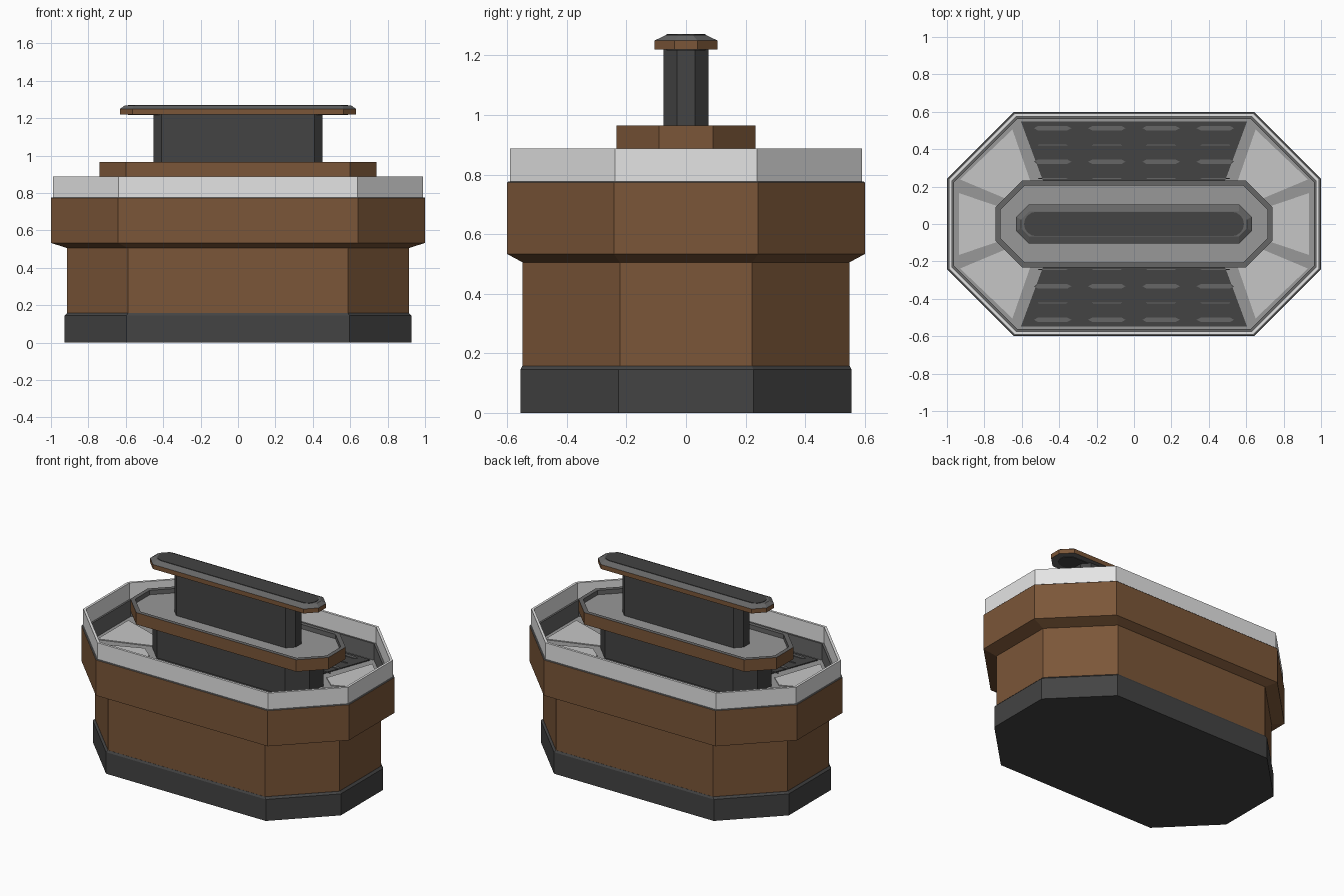
import bpy, bmesh, math

if "Cube" in bpy.data.objects:
    bpy.data.objects.remove(bpy.data.objects["Cube"])


def lin(v):
    v /= 255
    return v / 12.92 if v < 0.04045 else ((v + 0.055) / 1.055) ** 2.4


def mat(name, r, g, b):
    m = bpy.data.materials.new(name)
    m.diffuse_color = (lin(r), lin(g), lin(b), 1)
    m.use_nodes = True
    m.node_tree.nodes["Principled BSDF"].inputs["Base Color"].default_value = m.diffuse_color
    return m


BROWN, DARK, RIM, GREY, LIGHT, PANE = range(6)
MATS = [mat("brown_wood", 123, 86, 56), mat("dark_grey", 67, 67, 67),
        mat("rim_grey", 102, 102, 102), mat("mid_grey", 152, 152, 152),
        mat("light_grey", 198, 198, 198), mat("pale_pane", 228, 228, 228)]


def octagon(hx, hy, c):
    """Long octagon: half sizes and corner cut."""
    return [(hx, -hy + c), (hx, hy - c), (hx - c, hy), (-hx + c, hy),
            (-hx, hy - c), (-hx, -hy + c), (-hx + c, -hy), (hx - c, -hy)]


def stadium(hx, r, n=8):
    pts = []
    for side in (0, 1):
        for i in range(n + 1):
            a = math.pi * (side + i / n) - math.pi / 2
            pts.append(((hx - r) * (1 - 2 * side) + r * math.cos(a), r * math.sin(a)))
    return pts


def loft(name, rings, mats, bottom=None, top=None, loop=False):
    """Join outlines (points, z); one material for each band and for the caps."""
    bm = bmesh.new()
    vs = [[bm.verts.new((x, y, z)) for x, y in pts] for pts, z in rings]
    n = len(vs[0])
    pairs = list(zip(vs, vs[1:])) + ([(vs[-1], vs[0])] if loop else [])
    for (a, b), m in zip(pairs, mats):
        for i in range(n):
            j = (i + 1) % n
            bm.faces.new((a[i], a[j], b[j], b[i])).material_index = m
    if bottom is not None:
        bm.faces.new(vs[0][::-1]).material_index = bottom
    if top is not None:
        bm.faces.new(vs[-1]).material_index = top
    bmesh.ops.recalc_face_normals(bm, faces=bm.faces)
    me = bpy.data.meshes.new(name)
    bm.to_mesh(me)
    bm.free()
    for m in MATS:
        me.materials.append(m)
    ob = bpy.data.objects.new(name, me)
    bpy.context.collection.objects.link(ob)
    return ob


def plate(name, pts, z0, z1, m):
    return loft(name, [(pts, z0), (pts, z1)], [m], m, m)


def oc(hx, hy, c, z):
    return octagon(hx, hy, c), z


# Plinth with a small top bevel
loft("plinth", [oc(.927, .556, .33, 0), oc(.927, .556, .33, .145), oc(.914, .549, .327, .158)],
     [DARK, DARK], DARK, DARK)

# Cabinet body flaring out to the upper band, then down into the basin
FLOOR = .665
loft("cabinet", [oc(.913, .548, .326, .15), oc(.913, .548, .326, .505), oc(1, .6, .358, .533),
                 oc(1, .6, .358, .773), oc(.997, .597, .357, .776), oc(.962, .562, .338, .776),
                 oc(.962, .562, .338, FLOOR)],
     [BROWN, BROWN, BROWN, RIM, RIM, RIM], BROWN, GREY)

# Pale guard wall around the basin
loft("guard_wall", [oc(.99, .59, .352, .774), oc(.99, .59, .352, .887),
                    oc(.974, .574, .343, .887), oc(.974, .574, .343, .774)],
     [PANE, PANE, PANE, PANE], loop=True)

# Basin plates: four corners and two ends
for sx in (-1, 1):
    for sy in (-1, 1):
        plate("corner_plate", [(sx * x, sy * y) for x, y in
              [(.65, .505), (.93, .238), (.62, .108), (.537, .18)]], FLOOR - .001, FLOOR + .006, LIGHT)
    plate("end_plate", [(sx * x, y) for x, y in
          [(.935, .165), (.58, .045), (.58, -.045), (.935, -.165)]], FLOOR - .001, FLOOR + .006, LIGHT)

# Long dark trays with rows of bars
for sy in (-1, 1):
    plate("tray", [(x, sy * y) for x, y in
          [(.604, .547), (-.604, .547), (-.467, .178), (.467, .178)]], FLOOR - .001, FLOOR + .006, DARK)
    for row, y in enumerate((.512, .422, .333, .243)):
        w, h = ((.1, .011), (.086, .003))[row % 2]
        for cx in (-.435, -.145, .145, .435):
            plate("tray_bar", [(cx + x, sy * y + dy) for x, dy in
                  [(w, 0), (w - .02, h), (-w + .02, h), (-w, 0), (-w + .02, -h), (w - .02, -h)]],
                  FLOOR + .005, FLOOR + .011, RIM)

# Pedestal in the middle
loft("pedestal", [oc(.585, .182, .107, FLOOR - .01), oc(.585, .182, .107, .89)], [DARK], DARK, DARK)

# Middle shelf with raised rim
loft("middle_shelf", [oc(.74, .233, .142, .885), oc(.74, .233, .142, .965),
                      oc(.714, .207, .13, .965), oc(.714, .207, .13, .935)],
     [BROWN, RIM, RIM], BROWN, GREY)

# Upper post
loft("post", [oc(.453, .076, .045, .93), oc(.453, .076, .045, 1.225)], [DARK], DARK, DARK)

# Top shelf with sloped edge and rounded inlays
loft("top_shelf", [oc(.63, .105, .067, 1.22), oc(.63, .105, .067, 1.25), oc(.605, .068, .045, 1.268)],
     [BROWN, RIM], RIM, RIM)
plate("top_inlay", stadium(.588, .065), 1.264, 1.271, DARK)
plate("under_inlay", stadium(.588, .065), 1.217, 1.222, DARK)
